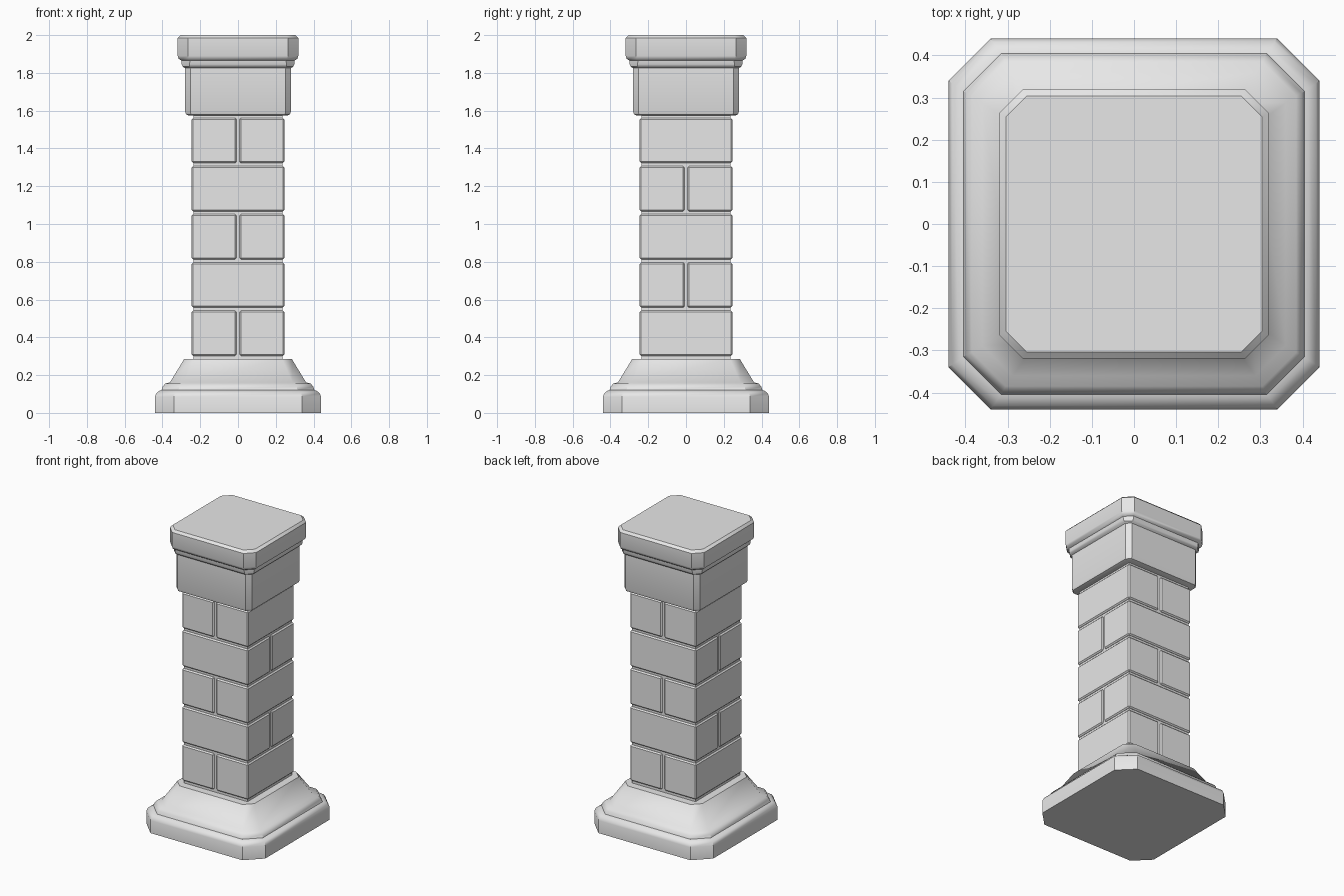
import bpy
import bmesh
import math
from mathutils import Matrix

cube = bpy.data.objects.get("Cube")
if cube:
    bpy.data.objects.remove(cube, do_unlink=True)

STONE = (0.8, 0.8, 0.8, 1.0)
stone = bpy.data.materials.new("grey_stone")
stone.use_nodes = True
stone.diffuse_color = STONE
for node in stone.node_tree.nodes:
    if node.type == 'BSDF_PRINCIPLED':
        node.inputs["Base Color"].default_value = STONE


def finish(name, bm, angle):
    """Turn a bmesh into a shaded stone object."""
    bmesh.ops.recalc_face_normals(bm, faces=bm.faces)
    mesh = bpy.data.meshes.new(name)
    bm.to_mesh(mesh)
    bm.free()
    mesh.materials.append(stone)
    mesh.shade_smooth()
    mesh.set_sharp_from_angle(angle=math.radians(angle))
    obj = bpy.data.objects.new(name, mesh)
    bpy.context.collection.objects.link(obj)
    return obj


def moulding(name, profile):
    """Loft square rings with cut corners: (half width, corner cut, height)."""
    bm = bmesh.new()
    rings = []
    for half, cut, z in profile:
        s = half - cut
        outline = [(s, -half), (half, -s), (half, s), (s, half),
                   (-s, half), (-half, s), (-half, -s), (-s, -half)]
        rings.append([bm.verts.new((x, y, z)) for x, y in outline])
    for low, high in zip(rings, rings[1:]):
        for i in range(8):
            j = (i + 1) % 8
            bm.faces.new((low[i], low[j], high[j], high[i]))
    bm.faces.new(rings[0][::-1])
    bm.faces.new(rings[-1])
    return finish(name, bm, 40)


def block(name, centre, size, bevel=0.0):
    """Box with optional chamfered edges."""
    bm = bmesh.new()
    bmesh.ops.create_cube(bm, size=1.0, matrix=Matrix.Translation(centre) @ Matrix.Diagonal((*size, 1)))
    if bevel:
        bmesh.ops.bevel(bm, geom=bm.edges[:], offset=bevel, segments=1,
                        profile=0.5, affect='EDGES')
    return finish(name, bm, 30)


# Stepped, sloping foot
moulding("base", [
    (0.44, 0.10, 0.0), (0.44, 0.10, 0.085), (0.432, 0.098, 0.105),
    (0.415, 0.092, 0.117), (0.405, 0.09, 0.12), (0.398, 0.087, 0.14),
    (0.385, 0.08, 0.155), (0.36, 0.072, 0.162), (0.285, 0.052, 0.285),
])

# Recessed mortar core
block("mortar_core", (0, 0, 0.93), (0.47, 0.47, 1.32))

# Brick courses, the split direction alternating by row
HALF, GAP, PITCH, HEIGHT = 0.245, 0.008, 0.255, 0.24
length = HALF - GAP
for row in range(5):
    z = 0.422 + row * PITCH
    for side in (-1, 1):
        offset = side * (GAP + length / 2)
        if row % 2 == 0:
            centre, size = (offset, 0, z), (length, 2 * HALF, HEIGHT)
        else:
            centre, size = (0, offset, z), (2 * HALF, length, HEIGHT)
        block(f"brick_{row + 1}_{'a' if side < 0 else 'b'}", centre, size, 0.008)

# Capital block with its overhanging top slab
moulding("capital", [
    (0.262, 0.022, 1.575), (0.275, 0.026, 1.58), (0.28, 0.028, 1.595),
    (0.28, 0.028, 1.825), (0.293, 0.036, 1.833), (0.298, 0.042, 1.845),
    (0.3, 0.045, 1.865), (0.314, 0.052, 1.875), (0.319, 0.055, 1.89),
    (0.319, 0.055, 1.985), (0.304, 0.05, 2.0),
])
